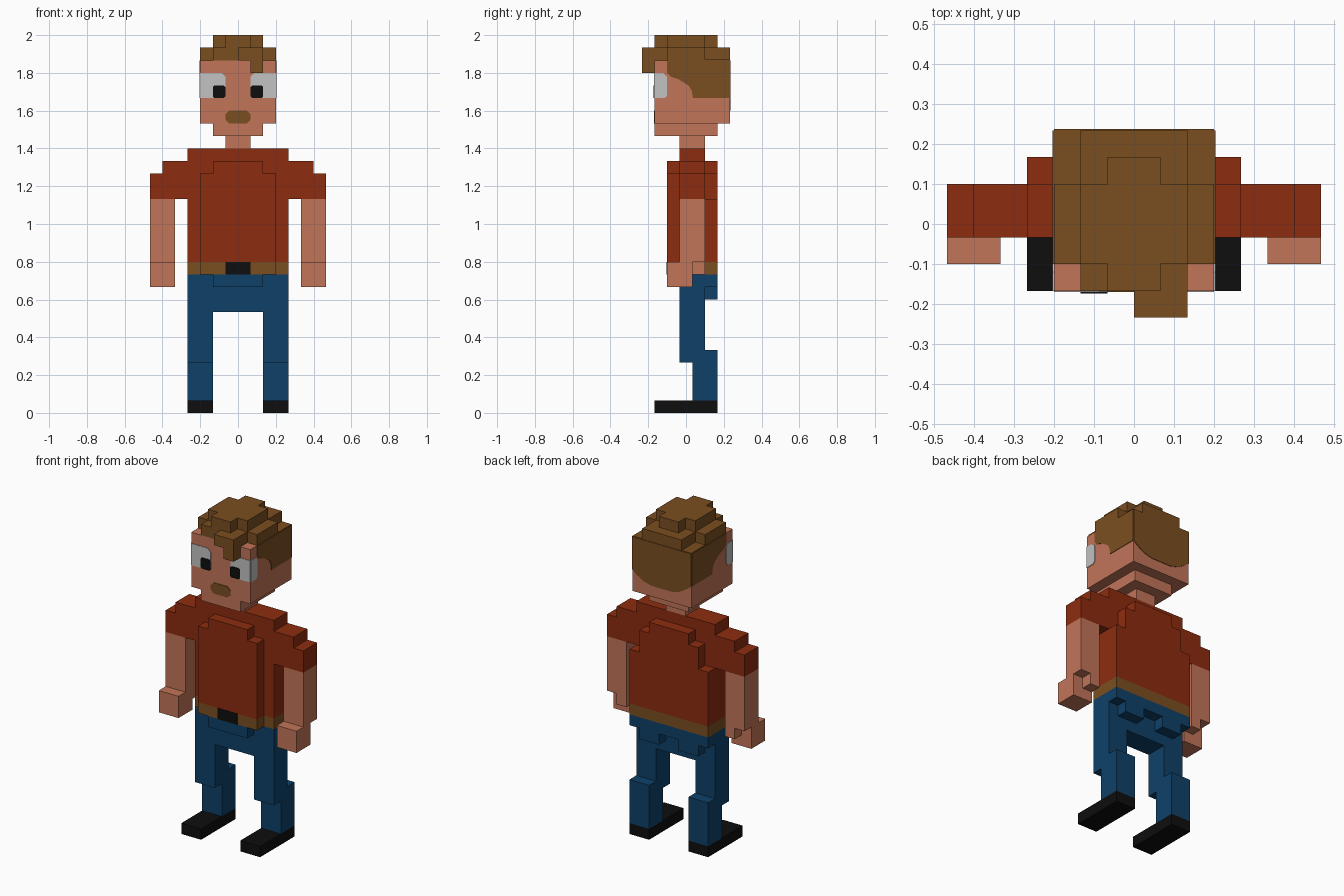
import bpy
import bmesh
from mathutils import Vector

U = 1 / 15  # edge of one block

if "Cube" in bpy.data.objects:
    bpy.data.objects.remove(bpy.data.objects["Cube"], do_unlink=True)


def linear(c):
    c /= 255
    return c / 12.92 if c <= 0.04045 else ((c + 0.055) / 1.055) ** 2.4


def material(name, *rgb):
    m = bpy.data.materials.new(name)
    m.use_nodes = True
    colour = [linear(c) for c in rgb] + [1]
    m.diffuse_color = colour
    m.node_tree.nodes["Principled BSDF"].inputs["Base Color"].default_value = colour
    return m


skin = material("skin", 194, 117, 89)
brown = material("brown", 123, 78, 32)
red = material("shirt_red", 141, 44, 15)
blue = material("trouser_blue", 14, 65, 105)
black = material("black", 14, 14, 14)
white = material("eye_white", 194, 194, 194)


def finish(name, bm, mat):
    bmesh.ops.recalc_face_normals(bm, faces=bm.faces)
    me = bpy.data.meshes.new(name)
    bm.to_mesh(me)
    bm.free()
    me.materials.append(mat)
    ob = bpy.data.objects.new(name, me)
    bpy.context.collection.objects.link(ob)
    return ob


def blocks(name, mat, *boxes, side=1):
    """Boxes given as (x0, x1, y0, y1, z0, z1) in block units."""
    bm = bmesh.new()
    for x0, x1, y0, y1, z0, z1 in boxes:
        lo, hi = Vector((x0, y0, z0)), Vector((x1, y1, z1))
        mid, size = (lo + hi) / 2, hi - lo
        for v in bmesh.ops.create_cube(bm, size=1)["verts"]:
            co = Vector(a * s + m for a, s, m in zip(v.co, size, mid))
            v.co = Vector((co.x * side, co.y, co.z)) * U
    return finish(name, bm, mat)


def plate(name, mat, points, place, normal, thick=0.05):
    """Thin painted panel: 2D outline placed on a surface, then extruded."""
    bm = bmesh.new()
    face = bm.faces.new([bm.verts.new(Vector(place(a, b)) * U) for a, b in points])
    top = bmesh.ops.extrude_face_region(bm, geom=[face])["geom"]
    moved = [v for v in top if isinstance(v, bmesh.types.BMVert)]
    bmesh.ops.translate(bm, verts=moved, vec=Vector(normal) * thick * U)
    return finish(name, bm, mat)


def rounded(a0, a1, b0, b1, c=0.25):
    return [(a0 + c, b0), (a1 - c, b0), (a1, b0 + c), (a1, b1 - c),
            (a1 - c, b1), (a0 + c, b1), (a0, b1 - c), (a0, b0 + c)]


# Torso, with stepped chest and back layers
blocks("shirt", red,
       (-4, 4, -.5, 1.5, 12, 21),
       (-3, 3, -1.5, -.5, 12, 19), (-2, 2, -1.5, -.5, 19, 20),
       (-4, 4, 1.5, 2.5, 12, 17), (-3, 3, 1.5, 2.5, 17, 19),
       (-2, 2, 1.5, 2.5, 19, 20))
blocks("belt", brown, (-4, 4, -.5, 2.5, 11, 12), (-3, 3, -1.5, -.5, 11, 12))
plate("belt_buckle", black, [(-1, 11), (1, 11), (1, 12), (-1, 12)],
      lambda a, b: (a, -1.5, b), (0, -1, 0))
blocks("trouser_hips", blue,
       (-4, 4, -.5, 1.5, 8, 11), (-2, 2, -1.5, -.5, 10, 11),
       (-4, 4, 1.5, 2.5, 10, 11),
       (-3, -1, 1.5, 2.5, 9, 10), (1, 3, 1.5, 2.5, 9, 10))

# Neck and head
blocks("neck", skin, (-1, 1, -.5, 1.5, 21, 22))
blocks("jaw", skin, (-2, 2, -2.5, 2.5, 22, 23))
blocks("head", skin, (-3, 3, -2.5, 3.5, 23, 28))

# Hair: stacked layers and a stepped fringe
blocks("hair_top", brown,
       (-2, 2, -2.5, 3.5, 28, 29), (-3, 3, -1.5, 1.5, 28, 29),
       (-2, 2, -1.5, 1.5, 29, 30), (-1, 1, -2.5, 2.5, 29, 30))
blocks("hair_fringe", brown, (0, 2, -3.5, -2.5, 28, 29), (1, 2, -3.5, -2.5, 27, 28))
plate("hair_back", brown,
      [(-3, 28), (-3, 25), (-2.5, 24.6), (-1.8, 24.2), (-1, 24),
       (1, 24), (1.8, 24.2), (2.5, 24.6), (3, 25), (3, 28)],
      lambda a, b: (a, 3.5, b), (0, 1, 0))
plate("hair_crown_cover", brown, [(-3, 1.5), (3, 1.5), (3, 3.5), (-3, 3.5)],
      lambda a, b: (a, b, 28), (0, 0, 1))
plate("moustache", brown, rounded(-1, 1, 23, 24, .3),
      lambda a, b: (a, -2.5, b), (0, -1, 0))

# Paired parts
hair_side = [(-1.5, 28), (-1.5, 27), (-1.2, 26.7), (-.6, 26.5), (.2, 26),
             (.45, 25.6), (.55, 25), (3.5, 25), (3.5, 28)]
for label, s in (("left", 1), ("right", -1)):
    def front(a, b):
        return (s * a, -2.5, b)

    def flank(a, b):
        return (s * 3, a, b)

    plate(label + "_hair_side", brown, hair_side, flank, (s, 0, 0))
    plate(label + "_eye_front", white,
          [(1.2, 25), (3, 25), (3, 27), (1.3, 27), (1, 26.7), (1, 25.2)],
          front, (0, -1, 0))
    plate(label + "_eye_side", white,
          [(-2.5, 25), (-1.7, 25), (-1.5, 25.2), (-1.5, 26.7), (-1.8, 27), (-2.5, 27)],
          flank, (s, 0, 0))
    plate(label + "_pupil", black, rounded(1, 2, 25, 26, .12), front, (0, -1, 0), .1)

    blocks(label + "_sleeve", red,
           (4, 7, -.5, 1.5, 17, 19), (4, 6, -.5, 1.5, 19, 20), side=s)
    blocks(label + "_forearm", skin, (5, 7, -.5, 1.5, 12, 17), side=s)
    blocks(label + "_hand", skin,
           (5, 7, -1.5, .5, 10, 12), (5, 6, .5, 1.5, 11, 12), side=s)
    blocks(label + "_thigh", blue, (2, 4, -.5, 1.5, 4, 8), side=s)
    blocks(label + "_shin", blue, (2, 4, .5, 2.5, 1, 5), side=s)
    blocks(label + "_shoe", black, (2, 4, -2.5, 2.5, 0, 1), side=s)
